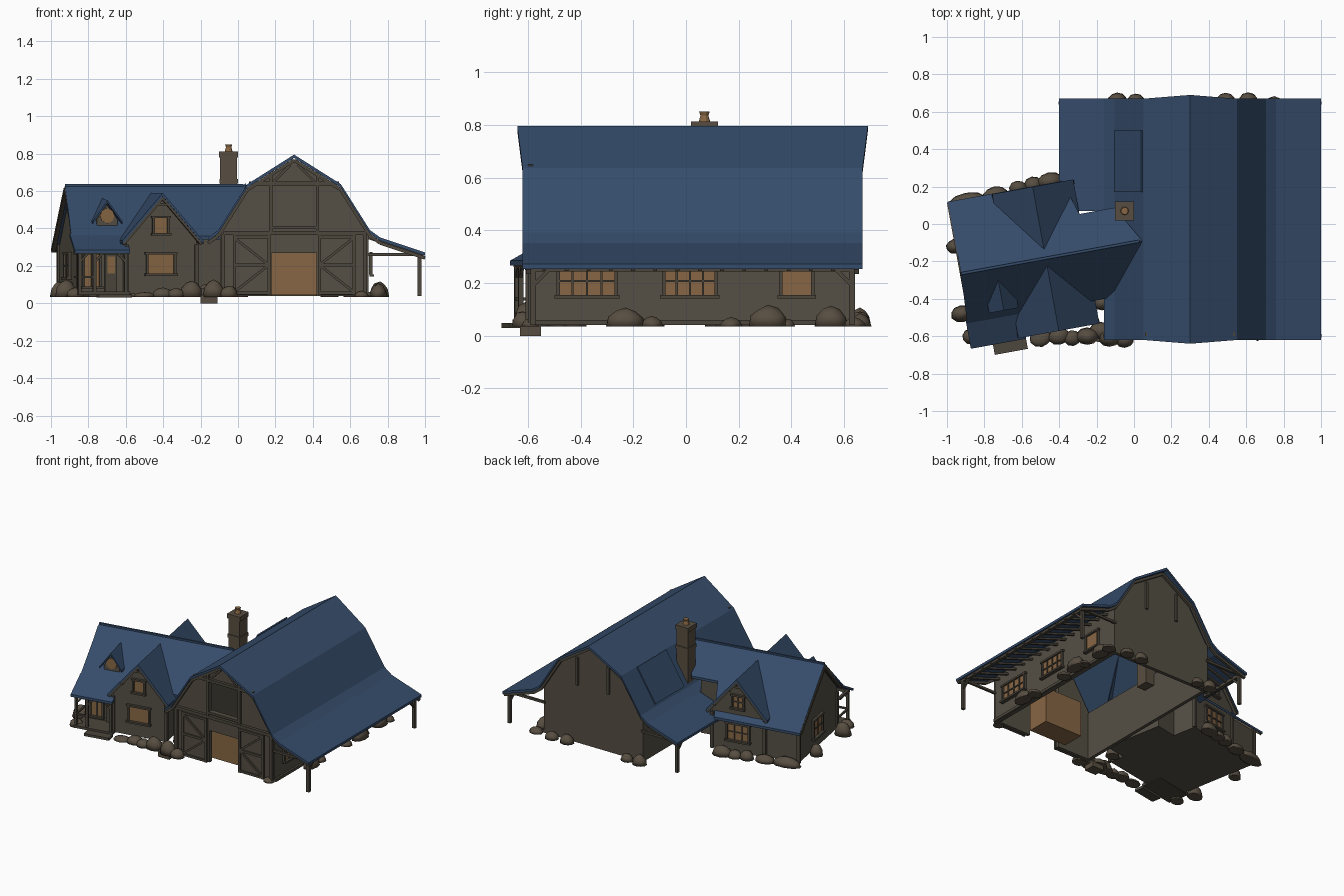
import bpy, bmesh, math, random
from mathutils import Matrix, Vector

if "Cube" in bpy.data.objects:
    bpy.data.objects.remove(bpy.data.objects["Cube"])

random.seed(4)

def material(name, rgb):
    m = bpy.data.materials.new(name)
    m.diffuse_color = [(c / 255) ** 2.2 for c in rgb] + [1]
    m.use_nodes = True
    m.node_tree.nodes["Principled BSDF"].inputs["Base Color"].default_value = m.diffuse_color
    return m

ROOF = material("blue roof", (56, 77, 106))
WALL = material("grey brown wall", (85, 80, 70))
TRIM = material("dark timber", (77, 72, 63))
GLOW = material("tan window", (134, 102, 70))
STONE = material("field stone", (88, 79, 67))
I = Matrix.Identity(4)
# cottage frame: x along its ridge, y towards its back, turned 10 degrees
C = Matrix.Translation((-.925, -.265, 0)) @ Matrix.Rotation(math.radians(10.3), 4, 'Z')

def finish(bm, name, mat, M=I, smooth=False):
    bmesh.ops.recalc_face_normals(bm, faces=bm.faces[:])
    bm.transform(M)
    me = bpy.data.meshes.new(name)
    bm.to_mesh(me)
    bm.free()
    me.materials.append(mat)
    for p in me.polygons:
        p.use_smooth = smooth
    ob = bpy.data.objects.new(name, me)
    bpy.context.collection.objects.link(ob)
    return ob

def prism(name, pts, vec, mat, M=I):
    """Polygon swept along a vector."""
    bm = bmesh.new()
    a = [bm.verts.new(p) for p in pts]
    b = [bm.verts.new(Vector(p) + Vector(vec)) for p in pts]
    bm.faces.new(a)
    bm.faces.new(b[::-1])
    for i in range(len(a)):
        j = (i + 1) % len(a)
        bm.faces.new((a[i], a[j], b[j], b[i]))
    return finish(bm, name, mat, M)

def box(name, x0, x1, y0, y1, z0, z1, mat, M=I):
    return prism(name, [(x0, y0, z0), (x1, y0, z0), (x1, y1, z0), (x0, y1, z0)],
                 (0, 0, z1 - z0), mat, M)

def slab(name, pts, M=I, t=.018):
    return prism(name, pts, (0, 0, -t), ROOF, M)

def beam(name, p, q, w=.02, M=I, mat=TRIM):
    p, q = Vector(p), Vector(q)
    bm = bmesh.new()
    bmesh.ops.create_cube(bm, size=1)
    bm.transform(Matrix.Translation((p + q) / 2) @ (q - p).to_track_quat('Z', 'Y').to_matrix().to_4x4()
                 @ Matrix.Diagonal((w, w, (q - p).length, 1)))
    return finish(bm, name, mat, M)

def window(name, x, y, z0, z1, w, turn=0, cols=2, rows=2, M=I):
    """Window centred at x, y on a wall; faces -y before turning."""
    W = M @ Matrix.Translation((x, y, 0)) @ Matrix.Rotation(math.radians(turn), 4, 'Z')
    h, f = w / 2, .013
    box(name + "_pane", -h, h, -.006, .002, z0, z1, GLOW, W)
    for s in (-1, 1):
        box(name + "_jamb", s * h - f / 2, s * h + f / 2, -.016, 0, z0, z1, TRIM, W)
    box(name + "_head", -h - f, h + f, -.018, 0, z1, z1 + f, TRIM, W)
    box(name + "_sill", -h - f, h + f, -.026, 0, z0 - f, z0, TRIM, W)
    for i in range(1, cols):
        c = -h + w * i / cols
        box(name + "_mullion", c - .004, c + .004, -.012, 0, z0, z1, TRIM, W)
    for i in range(1, rows):
        c = z0 + (z1 - z0) * i / rows
        box(name + "_bar", -h, h, -.012, 0, c - .004, c + .004, TRIM, W)

# ---- barn walls
X = .30
for s in (-1, 1):
    prism("barn_front_wall", [(X + s * a, -.58, z) for a, z in
          ((.12, .04), (.385, .04), (.385, .385), (.24, .615), (.12, .69))], (0, .025, 0), WALL)
    box("barn_side_wall", X + s * .385 - .012, X + s * .385 + .012, -.58, .63, .04, .385, WALL)
prism("barn_front_peak", [(X - .12, -.58, .64), (X + .12, -.58, .64), (X + .12, -.58, .69),
      (X, -.58, .765), (X - .12, -.58, .69)], (0, .025, 0), WALL)
box("barn_front_band", X - .13, X + .13, -.58, -.555, .27, .41, WALL)
half = [(.385, .04), (.385, .385), (.24, .615), (0, .765)]
prism("barn_back_wall", [(X + a, .63, z) for a, z in half] +
      [(X - a, .63, z) for a, z in half[-2::-1]], (0, -.025, 0), WALL)
box("barn_inner_room", .15, .45, -.52, -.36, .045, .30, GLOW)

# ---- barn gambrel roof, with pointed ridge ends
prof = [(0, .795, -.64, .69), (.25, .637, -.62, .67), (.405, .392, -.62, .67),
        (.46, .352, -.62, .67), (.70, .272, -.62, .67)]
for s in (-1, 1):
    for k, (p, q) in enumerate(zip(prof, prof[1:])):
        cut = s < 0 and k == 3           # left lean-to stops at the cottage
        slab("barn_roof_panel", [(X + s * p[0], .07 if cut else p[2], p[1]), (X + s * q[0], .07 if cut else q[2], q[1]),
             (X + s * q[0], q[3], q[1]), (X + s * p[0], p[3], p[1])])
        for y in (-.597, .647):          # rake boards
            if not (s < 0 and y < 0 and k == 3):
                beam("barn_rake_board", (X + s * p[0], y, p[1] - .03), (X + s * q[0], y, q[1] - .03), .018)
    # lean-to posts, beam, braces and rafters
    px = X + s * .67
    y0 = -.58 if s > 0 else .28
    beam("lean_to_beam", (px, y0, .255), (px, .64, .255), .022)
    for y, d in (((-.58, 1), (.63, -1)) if s > 0 else ((.63, -1),)):
        beam("lean_to_post", (px, y, .04), (px, y, .26), .022)
        beam("lean_to_brace", (px, y, .19), (px, y + d * .06, .25), .014)
        beam("lean_to_tie", (px, y, .262), (X + s * .385, y, .262), .016)
    n = 14 if s > 0 else 5
    for i in range(n):
        y = y0 + (.6 - y0) * (i + .5) / n
        beam("lean_to_rafter", (X + s * .39, y, .352), (X + s * .69, y, .252), .014)
prism("barn_roof_patch", [(.045, .17, .637), (-.10, .17, .407), (-.10, .50, .407), (.045, .50, .637)],
      (-.007, 0, .005), ROOF)

# ---- barn front timbers and doors
beam("front_beam", (-.08, -.59, .375), (.685, -.59, .375), .022)
beam("loft_head", (.06, -.59, .64), (.54, -.59, .64), .02)
beam("loft_sill", (.18, -.59, .405), (.42, -.59, .405), .016)
for s in (-1, 1):
    beam("loft_post", (X + s * .125, -.59, .38), (X + s * .125, -.59, .70), .018)
    beam("corner_post", (X + s * .38, -.588, .04), (X + s * .38, -.588, .37), .022)
    beam("peak_brace", (X + s * .11, -.59, .65), (X + s * .02, -.59, .74), .014)
    a, b = X + s * .135, X + s * .32
    box("barn_door", min(a, b), max(a, b), -.598, -.58, .045, .365, WALL)
    for x in (a, b):
        beam("door_stile", (x, -.6, .045), (x, -.6, .365), .016)
    for z in (.055, .205, .355):
        beam("door_rail", (a, -.6, z), (b, -.6, z), .016)
    beam("door_brace", (a, -.6, .205), (b, -.6, .35), .014)
    beam("door_brace", (a, -.6, .205), (b, -.6, .06), .014)
    beam("back_timber", (X + s * .125, .636, .46), (X + s * .125, .636, .66), .018)
box("side_base", .68, .712, -.58, .63, .04, .06, TRIM)
window("barn_window_a", .702, -.375, .155, .262, .22, 90, 4)
window("barn_window_b", .702, .015, .155, .262, .20, 90, 4)
window("barn_window_c", .702, .42, .155, .262, .12, 90, 1, 1)

# ---- chimney
for nm, r, z0, z1 in (("shaft", .045, .3, .79), ("collar", .05, .64, .665), ("cap", .051, .78, .812)):
    box("chimney_" + nm, -.05 - r, -.05 + r, .07 - r, .07 + r, z0, z1, STONE)
for r1, r2, z0, z1 in ((.022, .015, .812, .835), (.015, .02, .835, .85)):
    bm = bmesh.new()
    bmesh.ops.create_cone(bm, cap_ends=True, segments=10, radius1=r1, radius2=r2, depth=z1 - z0,
                          matrix=Matrix.Translation((-.05, .07, (z0 + z1) / 2)))
    finish(bm, "chimney_pot", GLOW)

# ---- cottage walls
prism("cottage_body", [(.03, v, z) for v, z in ((-.25, .05), (-.25, .355), (0, .605), (.34, .30), (.34, .05))],
      (.60, 0, 0), WALL, C)
prism("cottage_link", [(.62, v, z) for v, z in ((-.25, .05), (-.25, .355), (0, .605), (.18, .445), (.18, .05))],
      (.19, 0, 0), WALL, C)
prism("cottage_wing", [(u, -.36, z) for u, z in ((.27, .05), (.27, .35), (.46, .565), (.65, .35), (.65, .05))],
      (0, .715, 0), WALL, C)

# ---- cottage roof
slab("cottage_roof_front", [(0, 0, .632), (.985, 0, .632), (.80, -.27, .36), (-.015, -.27, .36)], C)
slab("cottage_roof_back", [(0, 0, .632), (0, .39, .29), (.62, .39, .29), (.68, .20, .457), (.87, .20, .457), (.985, 0, .632)], C)
for s in (-1, 1):
    slab("wing_roof", [(.46, -.395, .59), (.46, .388, .59), (.46 + s * .22, .388, .335), (.46 + s * .22, -.395, .335)], C)
    for v in (-.38, .374):
        beam("wing_barge_board", (.46, v, .567), (.46 + s * .215, v, .317), .02, C)
        beam("wing_collar", (.46, v, .53), (.46 + s * .04, v, .53), .014, C)
for v, z in ((-.26, .35), (.38, .28)):
    beam("end_barge_board", (.005, 0, .608), (.005, v, z), .022, C)
beam("ridge_cap", (0, 0, .63), (.97, 0, .63), .014, C, ROOF)

# ---- small roof dormer
prism("dormer_wall", [(u, -.215, z) for u, z in ((.135, .40), (.135, .45), (.19, .525), (.245, .45), (.245, .40))],
      (0, .15, 0), WALL, C)
for s in (-1, 1):
    slab("dormer_roof", [(.19, -.235, .55), (.19, -.06, .562), (.19 + s * .08, -.16, .44), (.19 + s * .08, -.235, .44)], C, .014)
prism("dormer_window", [(.19 + .04 * math.cos(i * math.pi / 4), -.222, .468 + .04 * math.sin(i * math.pi / 4))
      for i in range(8)], (0, .008, 0), GLOW, C)

# ---- porch
slab("porch_roof", [(-.02, -.25, .372), (.28, -.25, .372), (.28, -.405, .285), (-.02, -.405, .285)], C)
box("porch_floor", .0, .28, -.40, -.24, .045, .062, TRIM, C)
beam("porch_beam", (0, -.385, .27), (.27, -.385, .27), .02, C)
for u in (.01, .09, .26):
    beam("porch_post", (u, -.385, .06), (u, -.385, .27), .018, C)
    beam("porch_brace", (u, -.385, .22), (u + (.04 if u < .2 else -.04), -.385, .262), .012, C)
beam("porch_side_beam", (.01, -.385, .27), (.01, -.25, .27), .018, C)
beam("porch_rail", (.01, -.385, .14), (.09, -.385, .14), .012, C)
beam("porch_side_rail", (.01, -.385, .14), (.01, -.25, .14), .012, C)
box("porch_step", .10, .28, -.46, -.39, .03, .048, TRIM, C)
window("porch_window", .10, -.25, .09, .26, .09, M=C, rows=1)
box("porch_door", .17, .235, -.262, -.25, .06, .27, TRIM, C)
box("porch_door_glass", .183, .222, -.267, -.26, .16, .25, GLOW, C)

# ---- cottage windows
window("wing_window", .455, -.36, .16, .262, .15, cols=1, rows=1, M=C)
window("wing_loft_window", .455, -.36, .375, .455, .08, cols=1, rows=1, M=C)
window("back_window", .46, .355, .14, .25, .16, 180, 3, M=C)
window("back_loft_window", .46, .355, .375, .455, .08, 180, M=C)
window("end_window", .03, .06, .14, .26, .14, -90, M=C)
for u, v in ((.03, -.25), (.03, .34), (.27, -.36), (.65, -.36), (.27, .355), (.65, .355)):
    beam("cottage_corner_post", (u, v, .05), (u, v, .315), .022, C)

# ---- boulders round the foundations: x, y, half length, half depth, height
stones = [(-.50, -.61, .06, .025), (-.40, -.60, .06, .05), (-.33, -.61, .05, .05), (-.25, -.60, .06, .085),
          (-.18, -.57, .06, .05), (-.13, -.61, .06, .09), (-.05, -.62, .05, .06), (.66, -.59, .04, .03),
          (.74, -.13, .05, .04), (.74, .17, .05, .035), (.74, .38, .04, .03), (.75, .64, .05, .035),
          (-.09, .66, .05, .07), (.01, .66, .045, .05), (.49, .66, .05, .06), (.61, .66, .05, .05),
          (-.92, -.48, .06, .09), (-.87, -.60, .05, .05), (-.96, -.12, .045, .08), (-.89, .12, .10, .06),
          (-.74, .155, .07, .05), (-.62, .19, .05, .06), (-.54, .21, .05, .05), (-.45, .23, .07, .07),
          (-.17, -.42, .05, .07)]
long_stones = [(.75, -.23, .075, .07), (.76, .31, .075, .08), (.75, .55, .065, .08)]   # lie along the barn side
for i, (x, y, r, h) in enumerate(stones + long_stones):
    bm = bmesh.new()
    bmesh.ops.create_icosphere(bm, subdivisions=2, radius=1)
    for v in bm.verts:
        v.co *= random.uniform(.95, 1.04)
        v.co.z = max(v.co.z, 0)
    turn = 90 if i >= len(stones) else 10 if x < -.3 else 0
    finish(bm, "boulder", STONE, Matrix.Translation((x, y, .035)) @ Matrix.Rotation(math.radians(turn), 4, 'Z')
           @ Matrix.Diagonal((r, min(r, .055) * .85, h, 1)), True)
box("footing_stone", -.20, -.11, -.63, -.55, 0, .045, STONE)
